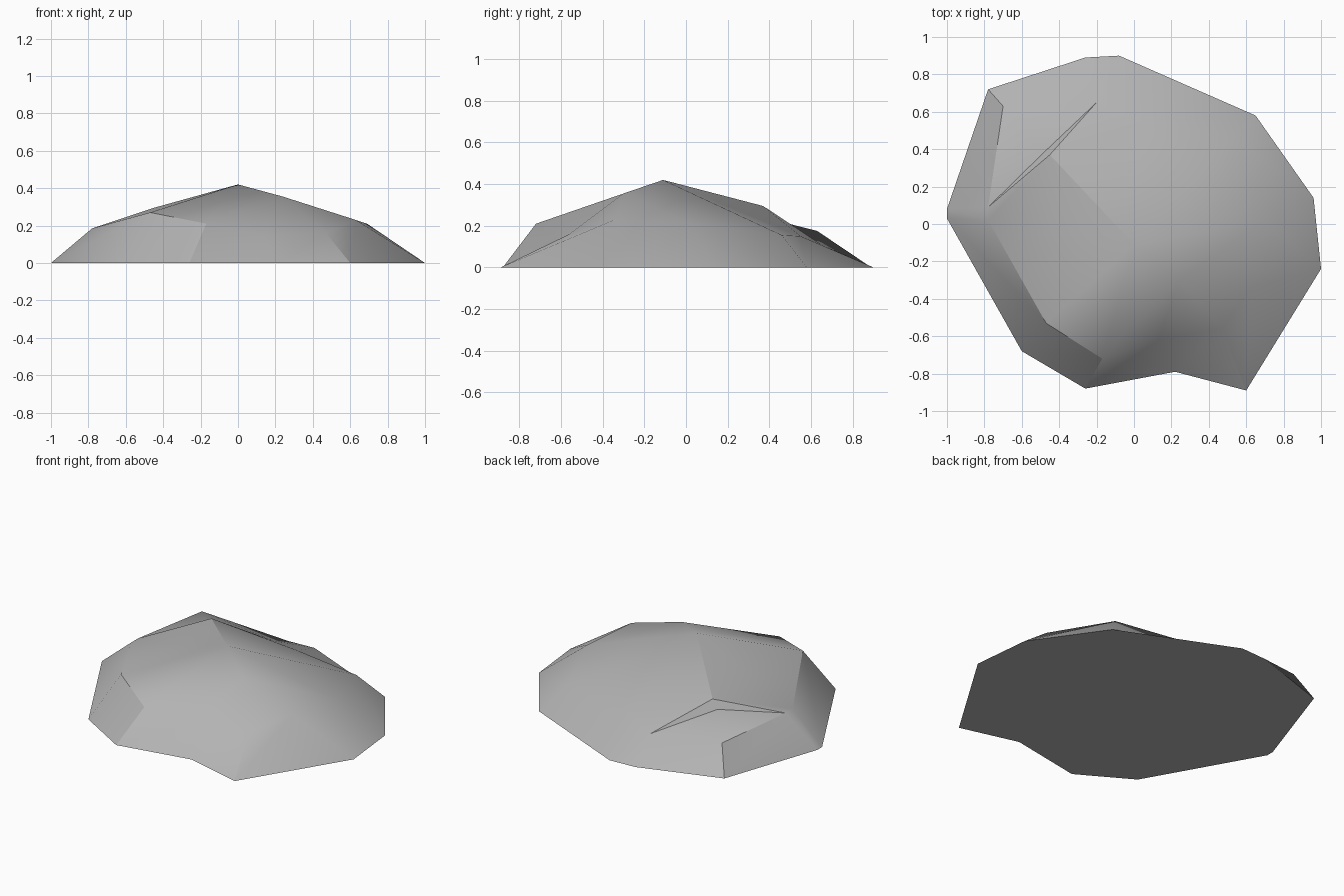
import bpy, bmesh, math

if "Cube" in bpy.data.objects:
    bpy.data.objects.remove(bpy.data.objects["Cube"])

# Ground outline of the boulder, counter-clockwise from above
BASE = [(-1, .08), (-1, .03), (-.6, -.68), (-.26, -.88), (.22, -.79), (.6, -.89),
        (1, -.24), (.96, .14), (.65, .58), (-.08, .9), (-.26, .89), (-.78, .72)]
# Shoulder ring, one point for each outline point
SHOULDER = [(-.78, .09, .185), (-.78, .02, .185), (-.47, -.53, .27), (-.17, -.72, .21),
            (.13, -.62, .15), (.47, -.56, .16), (.63, -.34, .23), (.69, .02, .21),
            (.53, .46, .155), (.04, .55, .15), (-.2, .65, .11), (-.7, .63, .175)]

bm = bmesh.new()
low = [bm.verts.new((x, y, 0)) for x, y in BASE]
mid = [bm.verts.new(p) for p in SHOULDER]
peak = bm.verts.new((0, -.11, .42))
spur = bm.verts.new((.24, -.3, .355))     # top of the front gully
ridge = bm.verts.new((-.45, .37, .295))   # upper lip of the ledge
step = bm.verts.new((-.49, .375, .24))    # inner corner of the ledge

# Underside and sloping skirt
bm.faces.new(low[::-1])
n = len(low)
for i in range(n):
    j = (i + 1) % n
    bm.faces.new((low[i], low[j], mid[j], mid[i]))

# Cap: fans around the peak and the spur
for a, b in ((1, 2), (2, 3), (7, 8), (8, 9)):
    bm.faces.new((peak, mid[a], mid[b]))
for a, b in ((3, 4), (4, 5), (5, 6), (6, 7)):
    bm.faces.new((spur, mid[a], mid[b]))
bm.faces.new((peak, mid[3], spur))
bm.faces.new((peak, spur, mid[7]))
bm.faces.new((peak, mid[9], ridge))
bm.faces.new((peak, ridge, mid[1]))

# Ledge: riser below the ridge, then the tread
bm.faces.new((ridge, mid[9], mid[10]))
bm.faces.new((ridge, mid[10], step))
bm.faces.new((ridge, step, mid[0]))
bm.faces.new((ridge, mid[0], mid[1]))
bm.faces.new((step, mid[10], mid[11]))
bm.faces.new((step, mid[11], mid[0]))

bmesh.ops.recalc_face_normals(bm, faces=bm.faces)
mesh = bpy.data.meshes.new("boulder")
bm.to_mesh(mesh)
bm.free()

# Stone colour
stone = bpy.data.materials.new("grey stone")
stone.diffuse_color = (.45, .45, .45, 1)
stone.use_nodes = True
stone.node_tree.nodes["Principled BSDF"].inputs["Base Color"].default_value = stone.diffuse_color
mesh.materials.append(stone)

boulder = bpy.data.objects.new("boulder", mesh)
bpy.context.collection.objects.link(boulder)
bpy.context.view_layer.objects.active = boulder
boulder.select_set(True)
bpy.ops.object.shade_smooth_by_angle(angle=math.radians(30))
